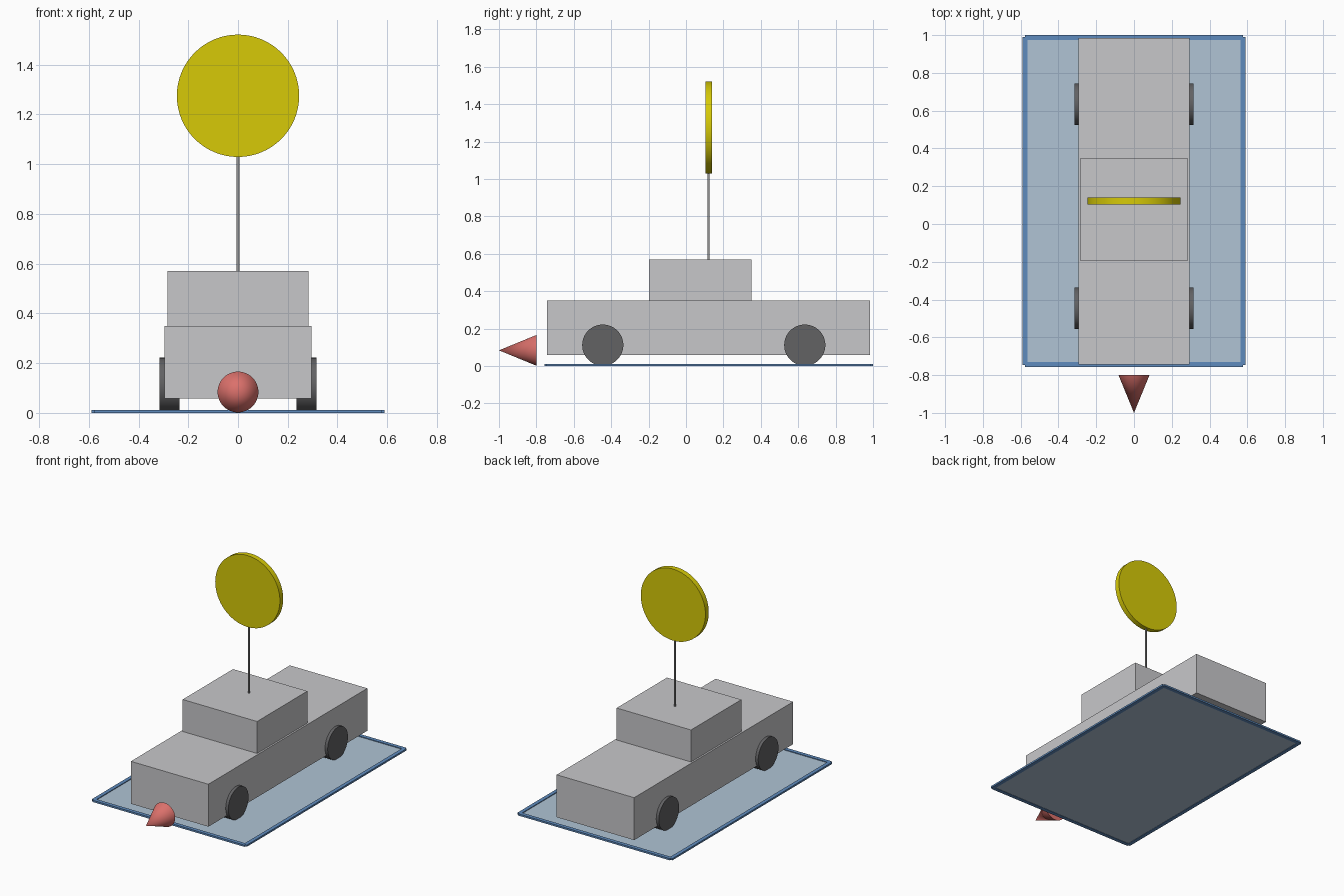
import bpy
import math
from mathutils import Matrix

cube = bpy.data.objects.get("Cube")
if cube:
    bpy.data.objects.remove(cube, do_unlink=True)


def material(name, srgb):
    """Flat material from 0-255 display colour, stored as linear values."""
    color = [(c / 255) ** 2.2 for c in srgb] + [1]
    mat = bpy.data.materials.new(name)
    mat.use_nodes = True
    mat.diffuse_color = color
    mat.node_tree.nodes["Principled BSDF"].inputs["Base Color"].default_value = color
    return mat


BODY = material("light grey", (198, 198, 201))
TYRE = material("dark grey", (98, 98, 100))
POLE = material("mid grey", (150, 150, 150))
YELLOW = material("yellow", (214, 201, 16))
MAT = material("pale blue", (174, 194, 212))
EDGE = material("blue", (95, 138, 188))
RED = material("coral red", (218, 112, 107))


def box(name, low, high, mat):
    """Box between two corners."""
    bpy.ops.mesh.primitive_cube_add(size=1)
    obj = bpy.context.object
    obj.name = name
    size = [b - a for a, b in zip(low, high)]
    center = [(a + b) / 2 for a, b in zip(low, high)]
    obj.data.transform(Matrix.Diagonal((*size, 1)))
    obj.location = center
    obj.data.materials.append(mat)
    return obj


def round_part(name, r1, r2, depth, center, rotation, mat, sides=64):
    """Cylinder or cone with smooth sides and sharp rims."""
    bpy.ops.mesh.primitive_cone_add(vertices=sides, radius1=r1, radius2=r2, depth=depth,
                                    location=center, rotation=rotation)
    obj = bpy.context.object
    obj.name = name
    obj.data.materials.append(mat)
    bpy.ops.object.shade_smooth_by_angle(angle=math.radians(30))
    return obj


QUARTER = math.pi / 2

# Car body and cabin
box("car_body", (-0.295, -0.743, 0.058), (0.295, 0.985, 0.35), BODY)
box("cabin", (-0.283, -0.197, 0.35), (0.283, 0.35, 0.57), BODY)

# Wheels
for side, sx in (("left", 1), ("right", -1)):
    for end, y in (("front", -0.445), ("rear", 0.635)):
        round_part(f"{end}_{side}_wheel", 0.11, 0.11, 0.08,
                   (sx * 0.275, y, 0.112), (0, QUARTER, 0), TYRE)

# Roof pole and round sign
round_part("pole", 0.006, 0.006, 0.47, (0, 0.12, 0.8), (0, 0, 0), POLE, 16)
round_part("round_sign", 0.246, 0.246, 0.036, (0, 0.122, 1.275), (QUARTER, 0, 0), YELLOW)

# Direction cone ahead of the car
round_part("front_cone", 0.082, 0, 0.2, (0, -0.9, 0.084), (QUARTER, 0, 0), RED)

# Ground mat with raised border strips
box("ground_mat", (-0.575, -0.742, 0.002), (0.575, 0.986, 0.007), MAT)
for side, sx in (("left", 1), ("right", -1)):
    x = sx * 0.577
    box(f"{side}_border", (x - 0.013, -0.746, 0), (x + 0.013, 0.99, 0.012), EDGE)
for end, y in (("front", -0.743), ("rear", 0.987)):
    box(f"{end}_border", (-0.577, y - 0.013, 0), (0.577, y + 0.013, 0.012), EDGE)
